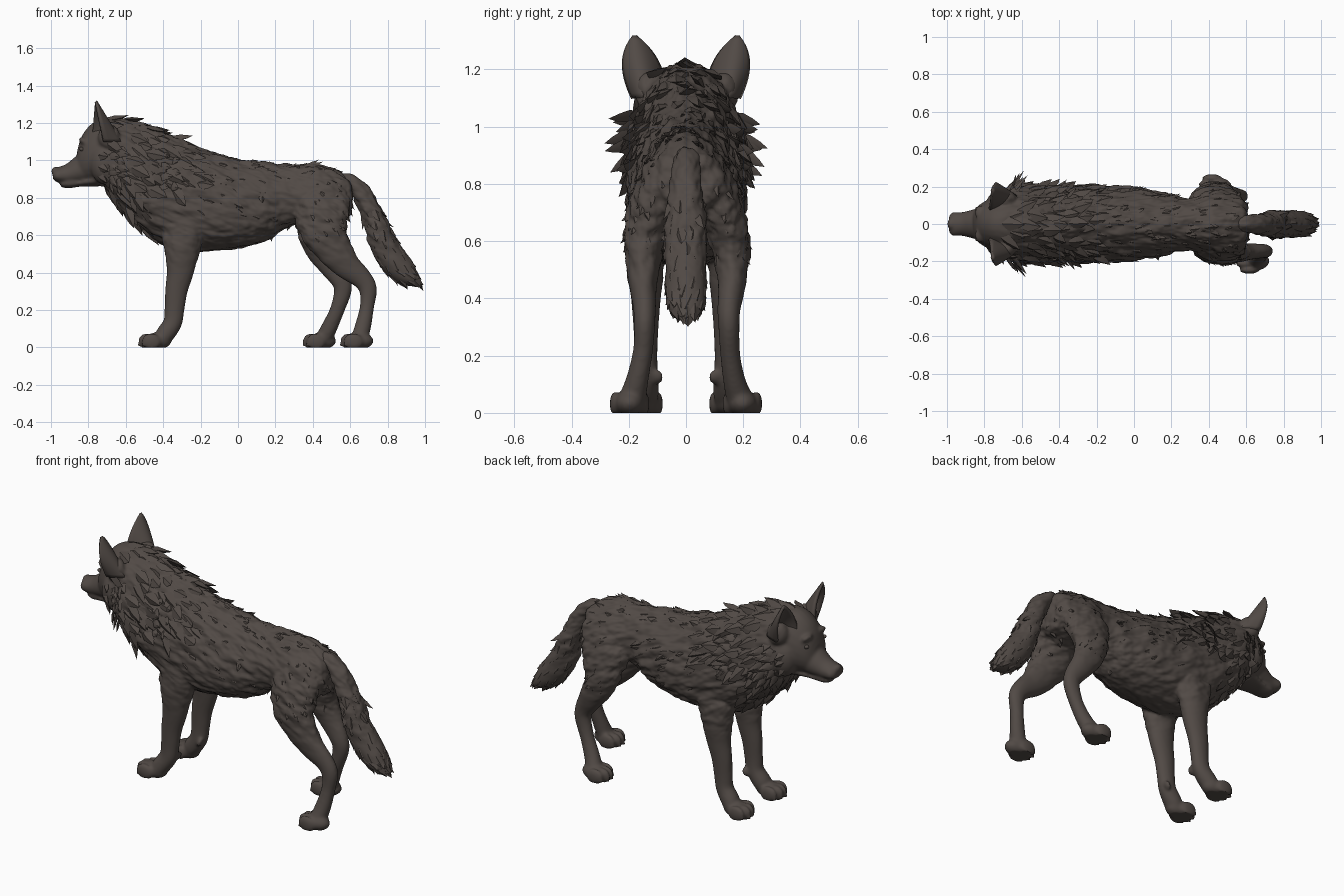
import bpy, bmesh, math, random
from mathutils import Vector, Matrix, noise
from mathutils.bvhtree import BVHTree

random.seed(4)
CM = 0.01
SIDE = Vector((0, 1, 0))

old = bpy.data.objects.get("Cube")
if old:
    bpy.data.objects.remove(old)

fur = bpy.data.materials.new("dark brown fur")
fur.use_nodes = True
fur.diffuse_color = (0.083, 0.068, 0.060, 1)
fur.node_tree.nodes["Principled BSDF"].inputs["Base Color"].default_value = fur.diffuse_color


def finish(name, bm):
    bmesh.ops.recalc_face_normals(bm, faces=bm.faces)
    me = bpy.data.meshes.new(name)
    bm.to_mesh(me)
    bm.free()
    me.materials.append(fur)
    ob = bpy.data.objects.new(name, me)
    bpy.context.collection.objects.link(ob)
    return ob


def spline(rows, steps=4):
    """Catmull-Rom interpolation of rows given in hundredths."""
    pts = [[v * CM for v in r] for r in rows]
    pts = [pts[0]] + pts + [pts[-1]]
    out = []
    for a, b, c, d in zip(pts, pts[1:], pts[2:], pts[3:]):
        for k in range(steps):
            t = k / steps
            out.append([q + t / 2 * (r - p + t * (2 * p - 5 * q + 4 * r - s + t * (3 * (q - r) + s - p)))
                        for p, q, r, s in zip(a, b, c, d)])
    out.append(pts[-1])
    return out


def loft(bm, rows, upright=False, taper=0.0, n=24):
    """Skin ellipses along rows of x, y, z, half depth, half width."""
    st = spline(rows)
    rings = []
    for i, (x, y, z, a, b) in enumerate(st):
        tan = Vector(st[min(i + 1, len(st) - 1)][:3]) - Vector(st[max(i - 1, 0)][:3])
        up = Vector((0, 0, 1)) if upright else tan.cross(SIDE).normalized()
        ring = []
        for k in range(n):
            t = math.tau * k / n
            co = Vector((x, y, z)) + up * a * math.sin(t)
            co += SIDE * b * math.cos(t) * (1 - taper * math.sin(t))
            ring.append(bm.verts.new(co))
        rings.append(ring)
    for r, s in zip(rings, rings[1:]):
        for k in range(n):
            bm.faces.new((r[k - 1], r[k], s[k], s[k - 1]))
    bm.faces.new(rings[0])
    bm.faces.new(rings[-1])


def slices(bm, rows, taper):
    """Loft upright slices given as x, top, bottom, half width."""
    loft(bm, [(x, 0, (t + b) / 2, (t - b) / 2, w) for x, t, b, w in rows], True, taper)


def ball(bm, co, size, tilt=0.0):
    m = Matrix.Translation(Vector(co)) @ Matrix.Rotation(tilt, 4, "Y") @ Matrix.Diagonal((*size, 1))
    bmesh.ops.create_uvsphere(bm, u_segments=20, v_segments=12, radius=1, matrix=m)


def paw(bm, x, y):
    """Foot pad with four toes, x being the front tip."""
    ball(bm, (x + 0.105, y, 0.035), (0.075, 0.052, 0.045))
    for k in (-1.5, -0.5, 0.5, 1.5):
        back = 0.02 if abs(k) > 1 else 0
        ball(bm, (x + 0.052 + back, y + k * 0.033, 0.032), (0.052, 0.02, 0.044), 0.15)
        ball(bm, (x + 0.012 + back, y + k * 0.035, 0.016), (0.016, 0.008, 0.012), -0.3)


def make_hide(name, bm, rough):
    """Fuse overlapping volumes into one skin with strand relief."""
    ob = finish(name, bm)
    mod = ob.modifiers.new("fuse", "REMESH")
    mod.mode = "VOXEL"
    mod.voxel_size = 0.0085
    mod = ob.modifiers.new("soften", "SMOOTH")
    mod.iterations = 6
    dg = bpy.context.evaluated_depsgraph_get()
    me = bpy.data.meshes.new_from_object(ob.evaluated_get(dg))
    ob.modifiers.clear()
    ob.data = me
    me.name = name
    normals = [v.normal.copy() for v in me.vertices]
    for v, nor in zip(me.vertices, normals):
        x, y, z = v.co
        fade = min(max((z - 0.4) * 4, 0), 1) * min(max((x + 0.75) * 5, 0), 1)
        flow = Vector((x * 11, y * 24, z * 24 + x * 8))
        v.co += nor * rough * fade * (noise.noise(flow) + 0.4 * noise.noise(flow * 2.3))
        v.co.z = max(v.co.z, 0)
    if not me.materials:
        me.materials.append(fur)
    return BVHTree.FromPolygons([v.co.copy() for v in me.vertices], [p.vertices[:] for p in me.polygons])


def tuft(bm, tree, origin, direction, flow, length, width, lift):
    """Curved pointed lock of fur where a ray meets the skin above the legs."""
    hit, nor, _, _ = tree.ray_cast(origin, direction)
    if hit is None or hit.z < 0.34:
        return
    flow = (flow - nor * flow.dot(nor)).normalized()
    if flow.length < 0.5:
        return
    side = flow.cross(nor)
    length *= random.uniform(0.75, 1.25)
    flow = (flow + side * random.uniform(-0.3, 0.3)).normalized()
    rings = []
    for t, w, h in ((0, 0.7, 0), (0.35, 1, 0.45), (0.7, 0.6, 0.8)):
        c = hit + flow * length * t + nor * (length * lift * h - 0.006)
        rings.append([bm.verts.new(c + side * width * w * u + nor * width * w * v)
                      for u, v in ((-1, -0.2), (0, 0.35), (1, -0.2), (0, -0.5))])
    tip = bm.verts.new(hit + flow * length + nor * length * lift)
    for r, s in zip(rings, rings[1:]):
        for k in range(4):
            bm.faces.new((r[k - 1], r[k], s[k], s[k - 1]))
    for k in range(4):
        bm.faces.new((rings[-1][k - 1], rings[-1][k], tip))
    bm.faces.new(rings[0])


# Torso and neck
bm = bmesh.new()
slices(bm, [(-74, 119, 90, 12), (-68, 122, 80, 18), (-60, 122, 70, 20), (-50, 119, 62, 20),
            (-40, 115, 55, 20), (-30, 111, 52, 20.5), (-20, 106, 51, 20.5), (0, 101, 53, 19.5),
            (15, 99, 57, 16.5), (28, 98, 65, 14), (40, 98, 67, 15), (50, 96, 67, 15),
            (58, 92, 70, 13), (61, 88, 74, 8)], 0.2)
# Skull, muzzle and lower jaw
slices(bm, [(-86, 105, 91, 6), (-84, 112, 89, 9), (-80, 118, 88, 12), (-74, 122, 87, 14.5),
            (-66, 122, 86, 17), (-58, 118, 88, 15)], 0.1)
slices(bm, [(-99, 94, 90, 4), (-97, 96, 88.5, 6.3), (-92, 98, 87.5, 6.3), (-87, 102, 87.5, 7.5),
            (-78, 109, 88, 10)], 0.1)
slices(bm, [(-95, 89, 86, 4), (-91, 90, 85, 5.5), (-84, 90, 86, 6.5), (-74, 94, 86, 10)], 0)
ball(bm, (-0.978, 0, 0.943), (0.02, 0.03, 0.024))
for s in (-1, 1):
    # Brow, cheek and ear root
    ball(bm, (-0.82, s * 0.06, 1.1), (0.035, 0.04, 0.02), 0.6)
    ball(bm, (-0.71, s * 0.11, 0.98), (0.08, 0.07, 0.11))
    ball(bm, (-0.69, s * 0.13, 1.12), (0.06, 0.055, 0.07))
    # Foreleg
    loft(bm, [(-27, s * 13, 80, 9, 5), (-29, s * 14, 62, 11, 6.5), (-30, s * 14, 50, 9, 6.2),
              (-31, s * 14, 40, 7.2, 5.2), (-33, s * 14, 30, 6, 4.4), (-34, s * 14, 20, 5.3, 4),
              (-35, s * 14, 13, 5, 4.3), (-39, s * 14.5, 7, 5, 5), (-41, s * 15, 4, 4, 5)])
    paw(bm, -0.535, s * 0.15)
    ball(bm, (-0.315, s * 0.1, 0.125), (0.014, 0.022, 0.026), 0.4)
# Right hind leg, set back
loft(bm, [(46, -9, 89, 6, 4), (45, -11, 76, 14, 8), (46, -14, 63, 13, 7.5), (51, -15, 53, 10, 6.2),
          (58, -15, 44, 7.5, 4.8), (66, -14.5, 37, 5.6, 4), (69.5, -14.5, 31, 4.8, 3.7),
          (69, -15, 22, 3.8, 3.5), (67, -17, 12, 4.3, 4), (65, -19, 5, 4.5, 5)])
paw(bm, 0.545, -0.197)
# Left hind leg, set forward
loft(bm, [(45, 9, 89, 6, 4), (44, 11, 76, 14, 8), (43, 14.5, 63, 12, 7.5), (45, 16, 53, 9, 6),
          (50, 16, 44, 7, 4.8), (55, 15, 36, 5.4, 4), (56, 15, 30, 4.7, 3.7),
          (53, 15.5, 20, 3.9, 3.5), (49, 17, 11, 4.3, 4), (46, 19, 5, 4.5, 5)])
paw(bm, 0.345, 0.197)
skin = make_hide("body", bm, 0.014)

# Tail
tail_rows = [(53, 0, 89, 4, 4), (59, 0, 89, 4, 4.5), (65, 0, 84, 5, 5), (69, 0, 77, 5.5, 6.3), (73, 0, 68, 6, 7),
             (77, 0, 57, 7.3, 7.3), (83, 0, 47, 7.9, 7.3), (89, 0, 40, 6.8, 7), (94, 0, 36, 4, 5.8),
             (97, 0, 34, 1.5, 2.5)]
bm = bmesh.new()
loft(bm, tail_rows)
tail_skin = make_hide("tail", bm, 0.012)

# Mane locks around the neck, leaving the ears clear and thinning toward the shoulders
bm = bmesh.new()
for row in range(12):
    x = -0.70 + row * 0.045
    reach = 1 if x < -0.48 else 0.62 - (x + 0.48) * 0.9
    for k in range(-10, 11):
        a = (k + row % 2 / 2 + random.uniform(-0.2, 0.2)) / 10 * math.pi
        if abs(a) > reach * math.pi or (x < -0.6 and 0.35 < abs(a) < 0.95):
            continue
        out = Vector((0, math.sin(a), math.cos(a)))
        centre = Vector((x + random.uniform(-0.012, 0.012), 0, 0.70 - 0.39 * x))
        flow = Vector((1, 0, -0.3 - 0.8 * abs(math.sin(a / 2))))
        tuft(bm, skin, centre + out, -out, flow, 0.1, 0.037, 0.14)
# Flared cheek and shoulder ruff
for x, length, count, lift in ((-0.75, 0.07, 4, 0.2), (-0.69, 0.075, 5, 0.75), (-0.65, 0.08, 6, 0.75),
                               (-0.42, 0.06, 4, 0.7), (-0.36, 0.05, 3, 0.7)):
    for s in (-1, 1):
        for k in range(count):
            z = 0.87 + 0.2 * k / count + random.uniform(-0.01, 0.01)
            tuft(bm, skin, Vector((x, s, z)), Vector((0, -s, 0)),
                 Vector((1, 0, -0.4)), length, 0.024, lift)
finish("mane_locks", bm)

# Short locks along the spine, flanks and haunches
bm = bmesh.new()
for k in range(70):
    x, a = random.uniform(-0.2, 0.57), random.gauss(0, 0.5)
    out = Vector((0, math.sin(a), math.cos(a)))
    tuft(bm, skin, Vector((x, 0, 0.8)) + out, -out, Vector((1, 0, -0.1)), 0.05, 0.02, 0.16)
for k in range(60):
    s = random.choice((-1, 1))
    x, z = random.uniform(0.36, 0.59), random.uniform(0.52, 0.9)
    tuft(bm, skin, Vector((x, s, z)), Vector((0, -s, 0)), Vector((0.6, 0, -1)), 0.04, 0.014, 0.1)
for k in range(40):
    s = random.choice((-1, 1))
    x, z = random.uniform(-0.25, 0.2), random.uniform(0.65, 0.92)
    tuft(bm, skin, Vector((x, s, z)), Vector((0, -s, 0)), Vector((1, 0, -0.5)), 0.06, 0.016, 0.07)
for k in range(24):
    y, z = random.uniform(-0.17, 0.17), random.uniform(0.55, 0.85)
    tuft(bm, skin, Vector((1, y, z)), Vector((-1, 0, 0)), Vector((0, 0, -1)), 0.045, 0.015, 0.15)
finish("body_locks", bm)

# Tail locks following the tail curve
bm = bmesh.new()
path = [Vector(p[:3]) for p in spline(tail_rows)]
for i in range(14, len(path) - 2, 2):
    flow = (path[i + 1] - path[i]).normalized()
    up = flow.cross(SIDE)
    for k in range(8):
        a = math.tau * (k + i % 4 / 4) / 8
        out = SIDE * math.cos(a) + up * math.sin(a)
        tuft(bm, tail_skin, path[i] + out * 0.2, -out, flow, 0.065, 0.024, 0.03)
finish("tail_locks", bm)

# Cupped ears opening forward and outward
for s, name in ((1, "left_ear"), (-1, "right_ear")):
    bm = bmesh.new()
    grid = []
    for j in range(13):
        v = j / 12
        half = 0.069 * (1 - v ** 2.2) * (0.75 + 0.7 * v) + 0.003
        row = []
        for i in range(13):
            u = i / 6 - 1
            bulge = 0.12 * (1 - u * u) * (1 - v)
            row.append(bm.verts.new((-0.75 - 0.01 * v + bulge + 0.03 * u * (1 - v),
                                     s * (0.13 + 0.05 * v + u * half), 1.10 + 0.215 * v)))
        grid.append(row)
    for r, q in zip(grid, grid[1:]):
        for i in range(12):
            bm.faces.new((r[i], r[i + 1], q[i + 1], q[i]))
    ear = finish(name, bm)
    mod = ear.modifiers.new("thickness", "SOLIDIFY")
    mod.thickness = 0.016
    mod.offset = 0

# Eyes
for s, name in ((1, "left_eye"), (-1, "right_eye")):
    bm = bmesh.new()
    ball(bm, (-0.835, s * 0.08, 1.06), (0.015, 0.012, 0.011), 0.4)
    finish(name, bm)

bpy.ops.object.select_all(action="DESELECT")
for ob in bpy.context.collection.objects:
    if ob.type == "MESH" and fur.name in ob.data.materials:
        ob.select_set(True)
        bpy.context.view_layer.objects.active = ob
bpy.ops.object.shade_smooth_by_angle(angle=math.radians(45))
